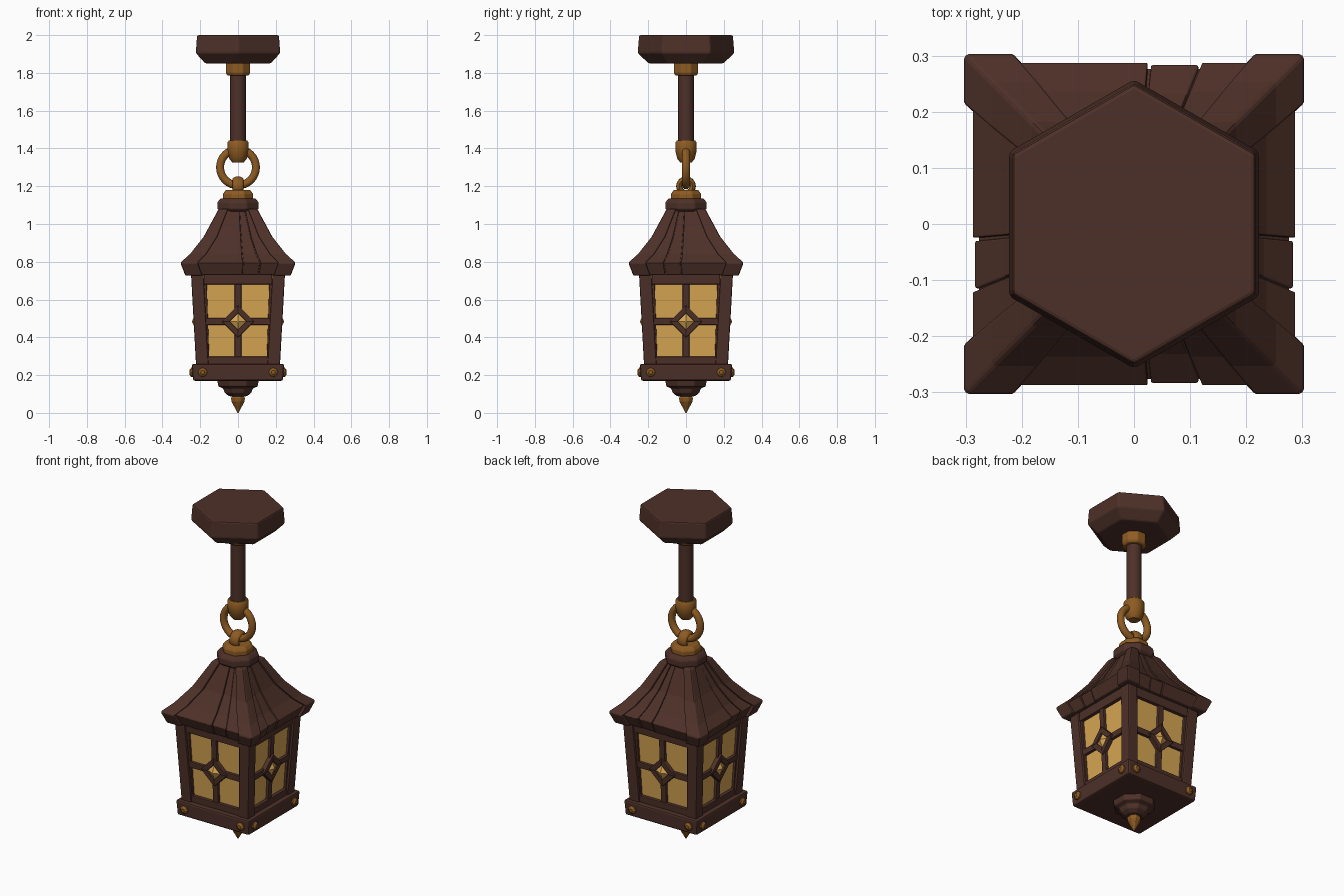
import bpy, bmesh, math
from mathutils import Matrix, Vector

if "Cube" in bpy.data.objects:
    bpy.data.objects.remove(bpy.data.objects["Cube"])

def material(name, rgb):
    m = bpy.data.materials.new(name)
    m.diffuse_color = (*rgb, 1)
    m.use_nodes = True
    m.node_tree.nodes["Principled BSDF"].inputs["Base Color"].default_value = m.diffuse_color
    return m

WOOD = material("dark_brown", (0.075, 0.030, 0.021))
BRASS = material("brass", (0.27, 0.105, 0.016))
GLASS = material("amber_glass", (0.68, 0.38, 0.085))

def loft(name, rings, mat, bevel=0.0, turn=0):
    """Closed solid through equal-length rings of points; turn = quarter turns about z."""
    bm = bmesh.new()
    rot = Matrix.Rotation(turn * math.pi / 2, 3, 'Z')
    vs = [[bm.verts.new(rot @ Vector(p)) for p in r] for r in rings]
    n = len(rings[0])
    for a, b in zip(vs, vs[1:]):
        for i in range(n):
            j = (i + 1) % n
            bm.faces.new((a[i], a[j], b[j], b[i]))
    bm.faces.new(vs[0])
    bm.faces.new(vs[-1])
    bmesh.ops.recalc_face_normals(bm, faces=bm.faces)
    me = bpy.data.meshes.new(name)
    bm.to_mesh(me)
    bm.free()
    me.materials.append(mat)
    ob = bpy.data.objects.new(name, me)
    bpy.context.collection.objects.link(ob)
    if bevel:
        b = ob.modifiers.new("bevel", 'BEVEL')
        b.width, b.segments, b.limit_method = bevel, 2, 'ANGLE'
        b.angle_limit = math.radians(25)
    return ob

def turned(name, profile, n, mat, bevel=0.0, start=None):
    """Solid of n sides from (radius, z) points."""
    s = math.pi / n if start is None else start
    return loft(name, [[(r * math.cos(s + i * math.tau / n), r * math.sin(s + i * math.tau / n), z)
                        for i in range(n)] for r, z in profile], mat, bevel)

def square(h, z):
    return [(-h, -h, z), (h, -h, z), (h, h, z), (-h, h, z)]

def wall(z):
    """Half width of the tapered lantern body at height z."""
    return 0.222 + (z - 0.25) * 0.055

def plate(name, pts, front, back, mat, turn, bevel=0.004):
    """Plate lying on a tapered wall, outline given as (x, z)."""
    return loft(name, [[(x, -(wall(z) + d), z) for x, z in pts] for d in (front, back)], mat, bevel, turn)

def smooth(ob):
    bpy.ops.object.select_all(action='DESELECT')
    ob.select_set(True)
    bpy.context.view_layer.objects.active = ob
    bpy.ops.object.shade_smooth_by_angle(angle=math.radians(40))

def ring(name, z, major, minor, turn, scale_x=1):
    bpy.ops.mesh.primitive_torus_add(major_radius=major, minor_radius=minor, major_segments=32,
                                     minor_segments=12)
    ob = bpy.context.object
    ob.name = name
    ob.data.transform(Matrix.Translation((0, 0, z)) @ Matrix.Diagonal((scale_x, 1, 1, 1))
                      @ Matrix.Rotation(turn, 4, 'Z') @ Matrix.Rotation(math.pi / 2, 4, 'X'))
    ob.data.materials.append(BRASS)
    smooth(ob)

# Ceiling mount, rod and hanging rings
turned("ceiling_plate", [(0.2, 1.85), (0.258, 1.905), (0.25, 2.0)], 6, WOOD, 0.008)
turned("upper_collar", [(0.06, 1.785), (0.07, 1.80), (0.07, 1.855)], 8, BRASS, 0.005)
smooth(turned("rod", [(0.042, 1.41), (0.042, 1.80)], 16, WOOD))
smooth(turned("lower_collar", [(0.03, 1.325), (0.047, 1.345), (0.058, 1.39), (0.058, 1.43), (0.05, 1.442)],
              16, BRASS))
ring("hanging_ring", 1.30, 0.095, 0.021, 0)
ring("cap_loop", 1.20, 0.036, 0.016, math.pi / 2, 1.9)

# Roof cap
turned("brass_cap", [(0.086, 1.12), (0.086, 1.16), (0.07, 1.18)], 8, BRASS, 0.005)
turned("roof_collar", [(0.10, 1.065), (0.118, 1.08), (0.118, 1.115), (0.10, 1.135)], 8, WOOD, 0.006)

# Roof: inner core, planks with seams, hip beams
ROOF = [(0.262, 0.732), (0.288, 0.795), (0.236, 0.842), (0.165, 0.932), (0.085, 1.08)]
HIP_W = [0.09, 0.092, 0.085, 0.072, 0.05]
loft("roof_core", [square(h - 0.012, z) for h, z in ROOF], WOOD)
for k in range(4):
    mirror = -1 if k in (1, 2) else 1
    for i, (f0, f1, lift) in enumerate([(-0.97, 0.085, 0), (0.105, 0.40, -0.004), (0.42, 0.97, 0)]):
        rings = []
        for h, z in ROOF:
            o, b = h + lift, h - 0.02
            rings.append([(mirror * f * h, -d, z) for f, d in ((f0, o), (f1, o), (f1, b), (f0, b))])
        loft(f"roof_plank_{k}_{i}", rings, WOOD, 0.003, k)
    rings = []
    for (h, z), w in zip(ROOF, HIP_W):
        a = h + 0.017
        rings.append([(a, -a, z), (a, w - a, z), (a - w, w - a, z), (a - w, -a, z)])
    rings[0] = [(x, y, 0.727) for x, y, z in rings[0]]
    loft(f"roof_hip_{k}", rings, WOOD, 0.007, k)

# Lantern body: glass box, corner posts, rails, window bars
loft("glass_box", [square(wall(z) - 0.028, z) for z in (0.24, 0.74)], GLASS)
DIAMOND = [(0, -1), (1, 0), (0, 1), (-1, 0)]
CZ = 0.484
for k in range(4):
    rings = []
    for z in (0.24, 0.745):
        o = wall(z)
        i = o - 0.066
        rings.append([(o, -o, z), (o, -i, z), (i, -i, z), (i, -o, z)])
    loft(f"corner_post_{k}", rings, WOOD, 0.007, k)
    for n, z0, z1 in (("top", 0.68, 0.74), ("bottom", 0.24, 0.298)):
        plate(f"{n}_rail_{k}", [(-0.18, z0), (0.18, z0), (0.18, z1), (-0.18, z1)], -0.008, -0.05, WOOD, k)
    for s in (-1, 1):
        plate(f"window_side_{k}_{s}", [(s * 0.152, 0.28), (s * 0.182, 0.28), (s * 0.196, 0.70), (s * 0.166, 0.70)],
              -0.014, -0.05, WOOD, k)
        z0, z1 = CZ + s * 0.055, CZ + s * 0.21
        plate(f"upright_bar_{k}_{s}", [(-0.018, z0), (0.018, z0), (0.018, z1), (-0.018, z1)],
              -0.012, -0.04, WOOD, k)
        plate(f"cross_bar_{k}_{s}", [(s * 0.055, CZ - 0.018), (s * 0.18, CZ - 0.018),
                                     (s * 0.18, CZ + 0.018), (s * 0.055, CZ + 0.018)], -0.012, -0.04, WOOD, k)
    for i in range(4):
        (ax, az), (bx, bz) = DIAMOND[i], DIAMOND[(i + 1) % 4]
        plate(f"diamond_frame_{k}_{i}", [(ax * r, CZ + az * r) for r in (0.086,)]
              + [(bx * r, CZ + bz * r) for r in (0.086, 0.044)] + [(ax * 0.044, CZ + az * 0.044)],
              -0.002, -0.04, WOOD, k, 0.003)
    # Faceted glass stud in the diamond
    loft(f"diamond_stud_{k}", [[(x * r, -(wall(CZ) + d), CZ + z * r) for x, z in DIAMOND]
                               for r, d in ((0.048, -0.04), (0.046, -0.012), (0.003, 0.008))], GLASS, 0, k)
    # Rivets on the base
    for s in (-1, 1):
        loft(f"rivet_{k}_{s}", [[(s * 0.187 + r * math.cos(t * math.tau / 8), -y, 0.215 + r * math.sin(t * math.tau / 8))
                                 for t in range(8)] for r, y in ((0.025, 0.235), (0.024, 0.248), (0.011, 0.258))],
             BRASS, 0, k)

# Base, stepped boss and finial
loft("base", [square(0.238, 0.17), square(0.244, 0.26)], WOOD, 0.01)
turned("base_boss", [(0.05, 0.088), (0.075, 0.105), (0.085, 0.13), (0.112, 0.14), (0.12, 0.175)], 8, WOOD, 0.004)
turned("finial", [(0.003, 0.0), (0.037, 0.06), (0.04, 0.078), (0.026, 0.095)], 8, BRASS, 0.002)
